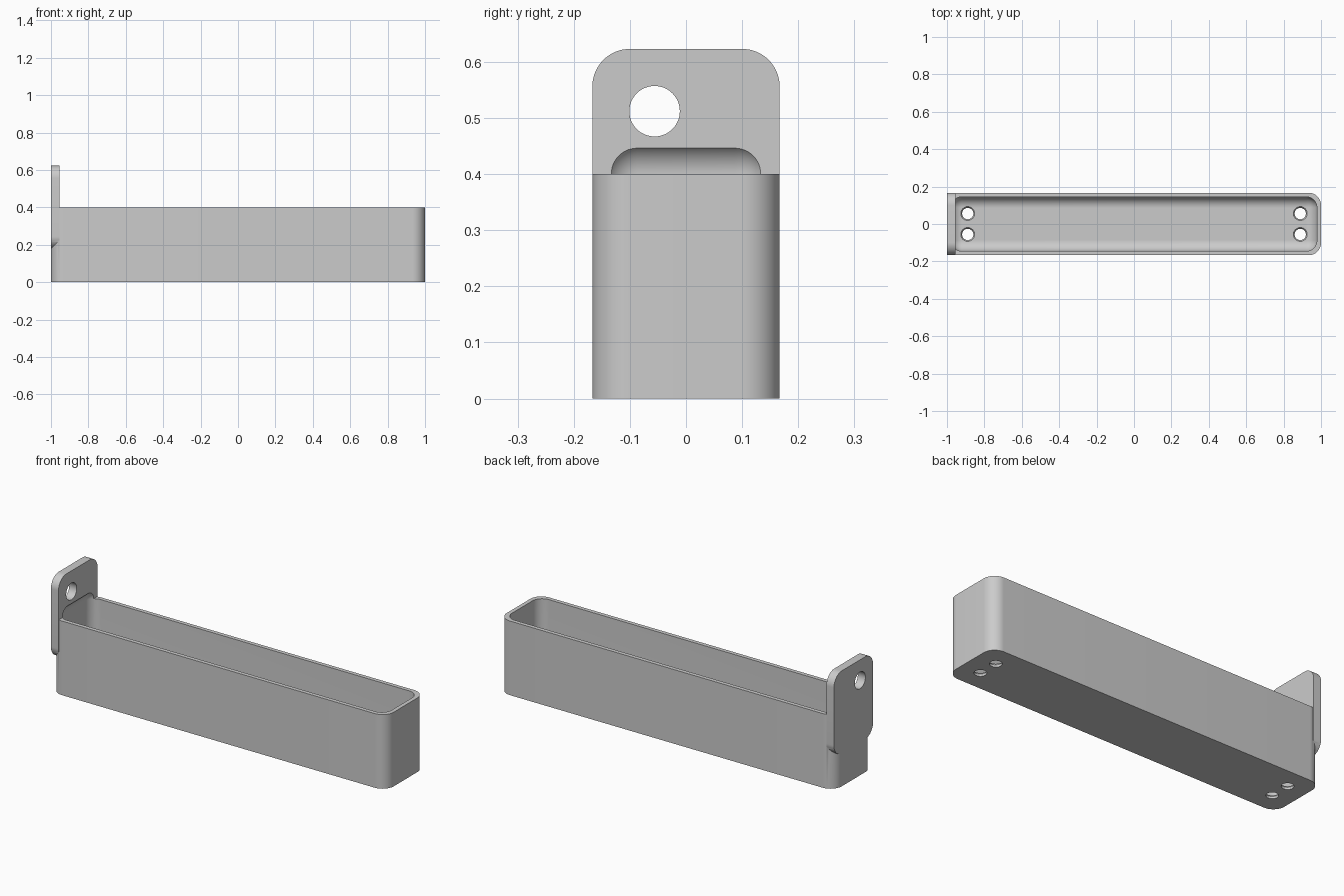
import bpy, bmesh, math
from mathutils import Matrix, Vector

cube = bpy.data.objects.get("Cube")
if cube:
    bpy.data.objects.remove(cube, do_unlink=True)

HALF_W = 0.167    # half depth of the tray
HEIGHT = 0.40     # tray height
CORNER = 0.067    # outer corner radius
WALL = 0.022      # wall and floor thickness
INNER_R = 0.058   # rounding of the hollow

grey = bpy.data.materials.new("plain grey")
grey.use_nodes = True
colour = (0.6, 0.6, 0.6, 1)
grey.diffuse_color = colour
grey.node_tree.nodes["Principled BSDF"].inputs["Base Color"].default_value = colour


def finish(name, bm):
    bmesh.ops.recalc_face_normals(bm, faces=bm.faces)
    mesh = bpy.data.meshes.new(name)
    bm.to_mesh(mesh)
    bm.free()
    mesh.materials.append(grey)
    obj = bpy.data.objects.new(name, mesh)
    bpy.context.collection.objects.link(obj)
    return obj


def rounded_box(name, low, high, radius, axis=None, segments=16):
    """Box with rounded edges along one axis, or along all of them."""
    low, high = Vector(low), Vector(high)
    bm = bmesh.new()
    bmesh.ops.create_cube(bm, size=1)
    size, mid = high - low, (low + high) / 2
    for v in bm.verts:
        v.co = Vector(a * b for a, b in zip(v.co, size)) + mid
    edges = [e for e in bm.edges if axis is None or
             abs((e.verts[0].co - e.verts[1].co)[axis]) > 1e-4]
    bmesh.ops.bevel(bm, geom=edges, offset=radius, offset_type='OFFSET',
                    segments=segments, profile=0.5, affect='EDGES')
    return finish(name, bm)


def cone(name, centre, r1, r2, depth, turn=0.0):
    bm = bmesh.new()
    bmesh.ops.create_cone(bm, cap_ends=True, segments=48, radius1=r1, radius2=r2,
                          depth=depth, matrix=Matrix.Translation(centre)
                          @ Matrix.Rotation(turn, 4, 'Y'))
    return finish(name, bm)


def combine(target, tool, operation):
    mod = target.modifiers.new(operation.lower(), 'BOOLEAN')
    mod.operation = operation
    mod.solver = 'EXACT'
    mod.object = tool
    bpy.context.view_layer.objects.active = target
    bpy.ops.object.modifier_apply(modifier=mod.name)
    bpy.data.objects.remove(tool, do_unlink=True)


# Tray body with rounded upright corners
tray = rounded_box("hanging_tray", (-1, -HALF_W, 0), (1, HALF_W, HEIGHT), CORNER, axis=2)

# Mounting tab, flush with the left end
tab = rounded_box("mounting_tab", (-1, -HALF_W, 0.178), (-0.955, HALF_W, 0.623),
                  CORNER, axis=0)
combine(tray, tab, 'UNION')

# Hollow, whose rounded top also scoops into the tab
hollow = rounded_box("hollow_cutter", (-1 + WALL, -HALF_W + WALL, WALL),
                     (1 - WALL, HALF_W - WALL, HEIGHT + INNER_R), INNER_R)
combine(tray, hollow, 'DIFFERENCE')

# Hanging hole through the tab
combine(tray, cone("hanging_hole_cutter", (-0.978, -0.056, 0.512), 0.045, 0.045, 0.2,
                   math.pi / 2), 'DIFFERENCE')

# Countersunk screw holes in the floor
for x in (-0.889, 0.889):
    for y in (-0.056, 0.056):
        combine(tray, cone("screw_hole_cutter", (x, y, 0), 0.03, 0.03, 0.1), 'DIFFERENCE')
        combine(tray, cone("countersink_cutter", (x, y, WALL), 0.03, 0.044, 0.02),
                'DIFFERENCE')

# Smooth curves, crisp edges
bpy.ops.object.select_all(action='DESELECT')
tray.select_set(True)
bpy.context.view_layer.objects.active = tray
bpy.ops.object.shade_smooth_by_angle(angle=math.radians(30))
